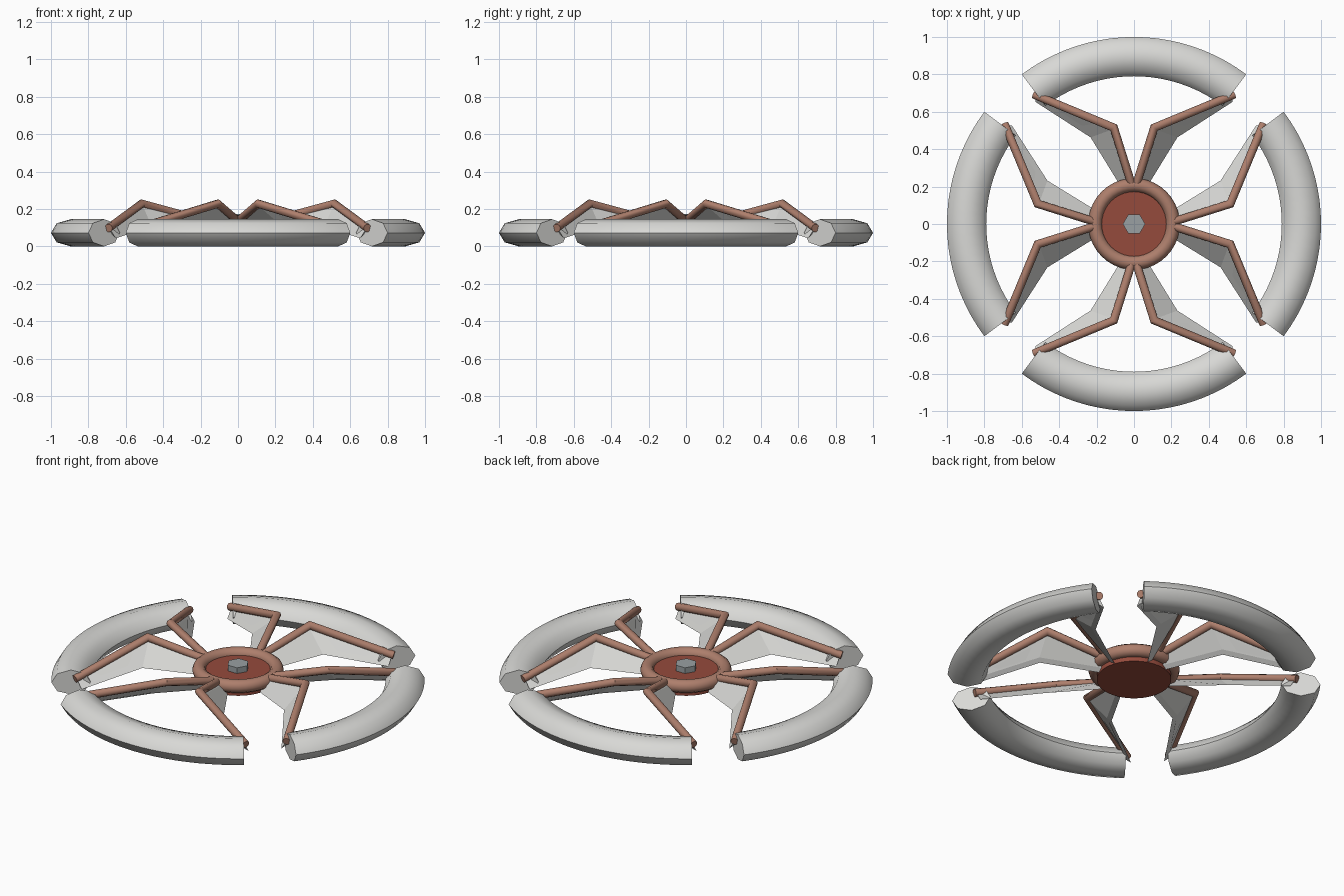
import bpy, bmesh, math
from mathutils import Vector, Matrix

if "Cube" in bpy.data.objects:
    bpy.data.objects.remove(bpy.data.objects["Cube"])


def material(name, rgb):
    m = bpy.data.materials.new(name)
    m.use_nodes = True
    m.diffuse_color = (*rgb, 1)
    m.node_tree.nodes["Principled BSDF"].inputs["Base Color"].default_value = (*rgb, 1)
    return m


SHELL = material("pale_grey", (0.69, 0.69, 0.67))
COPPER = material("copper_brown", (0.42, 0.21, 0.15))
RED = material("brick_red", (0.30, 0.07, 0.045))
STEEL = material("steel_grey", (0.32, 0.35, 0.36))


def finish(name, bm, mat, smooth=None):
    bmesh.ops.recalc_face_normals(bm, faces=bm.faces)
    mesh = bpy.data.meshes.new(name)
    bm.to_mesh(mesh)
    bm.free()
    mesh.materials.append(mat)
    ob = bpy.data.objects.new(name, mesh)
    bpy.context.collection.objects.link(ob)
    if smooth:
        bpy.ops.object.select_all(action="DESELECT")
        ob.select_set(True)
        bpy.context.view_layer.objects.active = ob
        bpy.ops.object.shade_smooth_by_angle(angle=math.radians(smooth))
    return ob


def loft(name, sections, mat, matrix, smooth=None, closed=False):
    """Skin a row of equal cross-sections, capped unless closed."""
    bm = bmesh.new()
    rings = [[bm.verts.new(matrix @ Vector(p)) for p in s] for s in sections]
    pairs = list(zip(rings, rings[1:])) + ([(rings[-1], rings[0])] if closed else [])
    for a, b in pairs:
        for i in range(len(a)):
            j = (i + 1) % len(a)
            bm.faces.new((a[i], a[j], b[j], b[i]))
    if not closed:
        bm.faces.new(rings[0])
        bm.faces.new(rings[-1])
    return finish(name, bm, mat, smooth)


def ring_section(angle, radius, z, rx, rz, sides):
    """Elliptical section standing on a circle around the z axis."""
    out = []
    for k in range(sides):
        t = math.tau * k / sides
        r = radius + rx * math.cos(t)
        out.append((r * math.cos(angle), r * math.sin(angle), z + rz * math.sin(t)))
    return out


def rod_sections(path, radius, sides=10):
    """Mitred circular sections along a path."""
    pts = [Vector(p) for p in path]
    out = []
    for i, p in enumerate(pts):
        d_in = (p - pts[max(i - 1, 0)]).normalized()
        d_out = (pts[min(i + 1, len(pts) - 1)] - p).normalized()
        d = (d_in + d_out).normalized()
        side = d.cross(Vector((0, 0, 1))).normalized()
        up = side.cross(d)
        bend = (d_in - d_out) if 0 < i < len(pts) - 1 else Vector()
        stretch = 1 / max(0.5, math.sqrt(1 - (bend.length / 2) ** 2))
        axis = bend.normalized()
        ring = []
        for k in range(sides):
            t = math.tau * k / sides
            o = radius * (side * math.cos(t) + up * math.sin(t))
            ring.append(p + o + axis * o.dot(axis) * (stretch - 1))
        out.append(ring)
    return out


# Rim arcs: four octagonal tubes, smooth along their length
HALF = math.atan2(0.6, 0.8)
STEPS = 20
arc = [ring_section(HALF * (2 * i / STEPS - 1), 0.895, 0.0725, 0.105, 0.0725, 8)
       for i in range(STEPS + 1)]

# Spoke rod path and the slanted fin hanging below it
rod = rod_sections([(0.012, 0.21, 0.145), (0.108, 0.515, 0.228), (0.535, 0.692, 0.098)], 0.022)
fin_top = [(0.03, 0.2, 0.135), (0.115, 0.51, 0.212), (0.52, 0.685, 0.09)]
fin_low = [(0.045, 0.19, 0.085), (0.22, 0.475, 0.12), (0.515, 0.665, 0.055)]
thick = Vector((0.012, -0.012, -0.012))
fin = []
for top, low in zip(fin_top, fin_low):
    a, b = Vector(top), Vector(low)
    fin.append([a - thick / 2, a + thick / 2, b + thick, b - thick / 2])

MIRROR = Matrix.Scale(-1, 4, (1, 0, 0))
for n, place in enumerate(("left", "back", "right", "front")):
    turn = Matrix.Rotation(n * math.pi / 2, 4, "Z")
    loft("rim_arc_" + place, arc, SHELL, turn, smooth=60)
    for tag, flip in (("a", Matrix.Identity(4)), ("b", MIRROR)):
        loft(f"spoke_rod_{place}_{tag}", rod, COPPER, turn @ flip, smooth=40)
        loft(f"spoke_fin_{place}_{tag}", fin, SHELL, turn @ flip)

# Hub: copper ring, red disc and hexagonal nut
hub = [ring_section(math.tau * i / 40, 0.208, 0.133, 0.037, 0.037, 10) for i in range(40)]
loft("hub_ring", hub, COPPER, Matrix.Identity(4), smooth=60, closed=True)


def disc(name, radius, low, high, sides, mat, smooth=None):
    bm = bmesh.new()
    bmesh.ops.create_cone(bm, cap_ends=True, segments=sides, radius1=radius, radius2=radius,
                          depth=high - low,
                          matrix=Matrix.Translation((0, 0, (low + high) / 2))
                          @ Matrix.Rotation(math.pi / 2, 4, "Z"))
    return finish(name, bm, mat, smooth)


disc("hub_disc", 0.2, 0.072, 0.138, 40, RED, smooth=40)
disc("hub_nut", 0.06, 0.13, 0.172, 6, STEEL)
